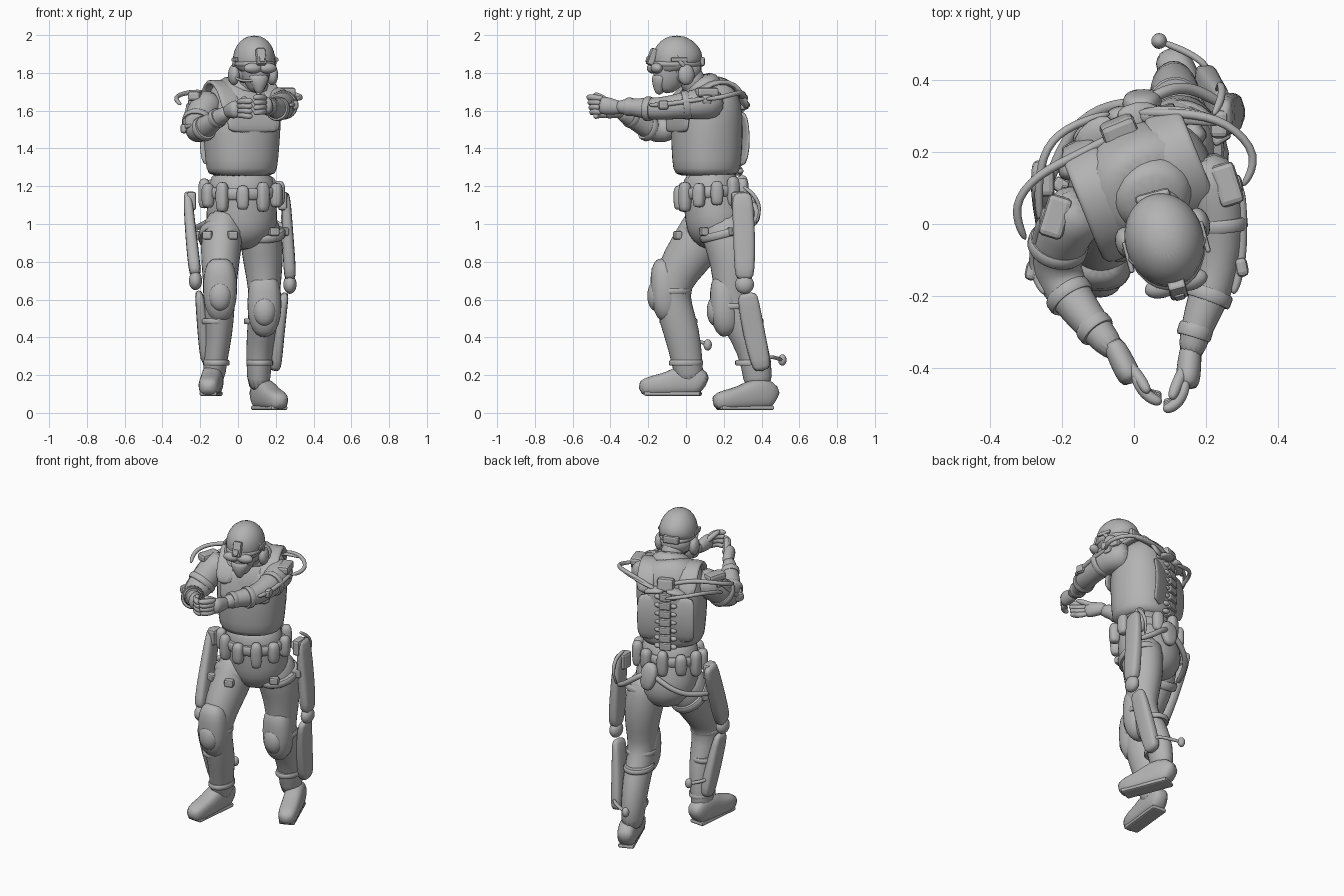
import bpy, bmesh
from math import sin, cos, pi, radians, copysign
from mathutils import Vector, Matrix

if "Cube" in bpy.data.objects:
    bpy.data.objects.remove(bpy.data.objects["Cube"], do_unlink=True)

grey = bpy.data.materials.new("plain grey")
grey.use_nodes = True
grey.diffuse_color = (.45, .45, .45, 1)
grey.node_tree.nodes["Principled BSDF"].inputs["Base Color"].default_value = grey.diffuse_color
UP, FRONT = Vector((0, 0, 1)), Vector((0, -1, 0))
TWIST, LOOK = radians(22), radians(15)
CHEST_FRONT = Vector((sin(TWIST), -cos(TWIST), 0))
HEAD_FRONT = Vector((sin(LOOK), -cos(LOOK), 0))


def finish(name, bm, subdivide=0, bevel=0, smooth=True):
    bmesh.ops.recalc_face_normals(bm, faces=bm.faces)
    mesh = bpy.data.meshes.new(name)
    bm.to_mesh(mesh)
    bm.free()
    mesh.materials.append(grey)
    obj = bpy.data.objects.new(name, mesh)
    bpy.context.collection.objects.link(obj)
    for poly in mesh.polygons:
        poly.use_smooth = smooth
    if subdivide:
        obj.modifiers.new("smooth", "SUBSURF").levels = subdivide
        obj.modifiers["smooth"].render_levels = subdivide
    if bevel:
        mod = obj.modifiers.new("edge", "BEVEL")
        mod.width, mod.segments = bevel, 2
    return obj


def loft(name, rings, hint=FRONT, sides=14, power=2, subdivide=1):
    """Skin over rings of (x, y, z, half width, half depth), square to the path."""
    bm, loops = bmesh.new(), []
    centres = [Vector(r[:3]) for r in rings]
    for i, ring in enumerate(rings):
        along = (centres[min(i + 1, len(rings) - 1)] - centres[max(i - 1, 0)]).normalized()
        side = along.cross(hint).normalized()
        fore = side.cross(along)
        loop = []
        for k in range(sides):
            c, s = cos(2 * pi * k / sides), sin(2 * pi * k / sides)
            c, s = (copysign(abs(v) ** (2 / power), v) for v in (c, s))
            loop.append(bm.verts.new(centres[i] + side * c * ring[3] + fore * s * ring[-1]))
        loops.append(loop)
    for low, high in zip(loops, loops[1:]):
        for k in range(sides):
            n = (k + 1) % sides
            bm.faces.new((low[k], low[n], high[n], high[k]))
    bm.faces.new(loops[0])
    bm.faces.new(loops[-1])
    return finish(name, bm, subdivide)


def hose(name, points, radius=.013, hint=Vector((.3, .2, 1))):
    return loft(name, [(*p, radius, radius) for p in points], hint, sides=8, subdivide=2)


def band(name, low, high, a, b, hint=FRONT):
    """Strap wrapped round a body part, with chamfered edges."""
    low, high = Vector(low), Vector(high)
    steps = ((0, .94), (.2, 1), (.8, 1), (1, .94))
    obj = loft(name, [(*low.lerp(high, t), a * k, b * k) for t, k in steps], hint, 24, subdivide=0)
    for poly in obj.data.polygons:
        poly.use_smooth = len(poly.vertices) == 4
    return obj


def ball(name, centre, size, turn=0):
    bm = bmesh.new()
    bmesh.ops.create_uvsphere(bm, u_segments=20, v_segments=12, radius=1)
    frame = Matrix.LocRotScale(Vector(centre), Matrix.Rotation(turn, 3, 'Z').to_quaternion(), Vector(size))
    bm.transform(frame)
    return finish(name, bm)


def box(name, centre, size, turn=0, tilt=0, bevel=.01):
    bm = bmesh.new()
    bmesh.ops.create_cube(bm, size=1)
    spin = Matrix.Rotation(turn, 4, 'Z') @ Matrix.Rotation(tilt, 4, 'X')
    bm.transform(Matrix.Translation(centre) @ spin @ Matrix.Diagonal((*size, 1)))
    return finish(name, bm, bevel=bevel, smooth=False)


def chest(u, v, z):
    return (.02 + u * cos(TWIST) - v * sin(TWIST), .11 + u * sin(TWIST) + v * cos(TWIST), z)


def head(u, v, z):
    return (.085 + u * cos(LOOK) - v * sin(LOOK), -.045 + u * sin(LOOK) + v * cos(LOOK), z)


# Torso, pelvis and vest
loft("vest", [(.02, .11, 1.25, .17, .155), (.02, .11, 1.28, .19, .176), (.02, .11, 1.4, .2, .184),
              (.02, .11, 1.55, .212, .186), (.03, .12, 1.66, .2, .168), (.04, .12, 1.73, .16, .13),
              (.05, .11, 1.76, .1, .09)], CHEST_FRONT, 20, 2.2)
loft("pelvis", [(.02, .12, 1.3, .16, .14), (.02, .13, 1.2, .175, .15), (.02, .15, 1.1, .188, .165),
                (.02, .17, 1.0, .195, .175), (.02, .18, .92, .16, .15), (.02, .18, .86, .07, .08)], sides=18)
band("belt", (.02, .135, 1.14), (.02, .13, 1.2), .195, .17)
for i in range(11):
    a = 2 * pi * (i + .3) / 11
    x, y, z = .02 + .2 * cos(a), .135 + .17 * sin(a), 1.16 + .02 * sin(a)
    h = .065 + .015 * (i % 2)
    loft("belt_pouch", [(x, y, z + h * t, .034 * w, .032 * w) for t, w in
         ((-1, .6), (-.8, 1), (.3, 1.05), (.75, .95), (1, .5))], Vector((cos(a), sin(a), 0)), 10, 3)
for s in (-1, 1):
    loft("shoulder_strap", [(*chest(s * .125, v, z), .055, .015) for v, z in
         ((-.17, 1.58), (-.13, 1.68), (-.04, 1.745), (.06, 1.76), (.13, 1.71), (.18, 1.6))],
         UP - CHEST_FRONT * .1, 10, 4)
    loft("back_panel", [(*chest(s * .1, v, z), .07, .01) for v, z in
         ((.15, 1.3), (.176, 1.4), (.172, 1.52), (.15, 1.6))], CHEST_FRONT, 12, 4)
loft("chest_panel", [(*chest(0, v, z), .15, .014) for v, z in
     ((-.168, 1.48), (-.173, 1.52), (-.153, 1.61), (-.13, 1.67))], CHEST_FRONT, 16, 4)
loft("collar", [(.045, .09, 1.69, .15, .13), (.05, .085, 1.75, .115, .1), (.055, .07, 1.785, .09, .08)],
     CHEST_FRONT, 12)
loft("neck", [(.06, .08, 1.68, .07), (.07, .03, 1.76, .07), (.08, .0, 1.84, .07)])

# Powered spine
for i in range(7):
    z = 1.28 + i * .052
    box("spine_block", chest(0, .17 + .008 * sin(i * pi / 6), z), (.07, .045, .044), TWIST, bevel=.008)
    for s in (-1, 1):
        ball("spine_knuckle", chest(s * .045, .172, z), (.024, .018, .015))
for s in (-1, 1):
    loft("shoulder_yoke", [(*chest(s * u, v, z), w, .02) for u, v, z, w in
         ((0, .18, 1.64, .04), (.06, .18, 1.64, .05), (.13, .155, 1.61, .035))], UP, 10)
box("spine_head", chest(0, .165, 1.67), (.1, .06, .08), TWIST, .2, .016)
loft("hip_unit", [(.01, .315, 1.18, .03, .03), (.02, .335, 1.13, .06, .035), (.03, .355, 1.05, .05, .025),
                  (.03, .35, 1.01, .02, .02)], power=3)

# Head and helmet
loft("face", [(*head(0, -.06, 1.69), .03, .03), (*head(0, -.06, 1.74), .06, .08),
              (*head(0, -.03, 1.82), .09, .11), (*head(0, 0, 1.9), .08, .11)], HEAD_FRONT)
loft("helmet", [(*head(0, .02, 1.81), .105, .12), (*head(0, 0, 1.86), .115, .14),
                (*head(0, -.005, 1.92), .108, .132), (*head(0, -.005, 1.97), .077, .092),
                (*head(0, -.005, 1.998), .03, .035)], HEAD_FRONT, 18)
band("helmet_rim", head(0, -.005, 1.835), head(0, -.005, 1.86), .11, .136, HEAD_FRONT)
loft("nape_guard", [(*head(0, .04, 1.74), .075, .075), (*head(0, .035, 1.79), .095, .1),
                    (*head(0, .02, 1.85), .105, .12)], HEAD_FRONT)
box("nape_pack", head(0, .125, 1.86), (.1, .03, .05), LOOK, bevel=.012)
hose("headset_band", [head(.112 * cos(a), .01 - .09 * sin(a), 1.83 + .115 * sin(a))
                      for a in (pi * k / 10 for k in range(11))], .013, HEAD_FRONT)
for s in (-1, 1):
    ball("ear_cup", head(s * .105, .02, 1.79), (.03, .045, .055), LOOK)
    ball("goggle_lens", head(s * .04, -.125, 1.825), (.05, .03, .028), LOOK)
    box("helmet_rail", head(s * .11, -.02, 1.87), (.015, .09, .022), LOOK, bevel=.006)
hose("microphone", [head(-.11, 0, 1.78), head(-.09, -.07, 1.755), head(-.03, -.125, 1.76)], .008)
box("visor_mount", head(0, -.14, 1.885), (.05, .035, .09), LOOK, -.35, .008)
box("visor_clip", head(0, -.155, 1.87), (.03, .03, .035), LOOK, -.35, .006)
loft("mask", [(*head(0, -.1, 1.68), .012, .02), (*head(0, -.1, 1.74), .045, .04),
              (*head(0, -.1, 1.8), .075, .045)], HEAD_FRONT, 10)

# Arms: shoulder, elbow and wrist paths with tapering thickness
arms = {
    "left": [(.16, .17, 1.64, .085), (.22, .11, 1.64, .092), (.24, 0, 1.63, .072), (.235, -.12, 1.61, .062),
             (.21, -.2, 1.61, .06), (.17, -.3, 1.62, .044), (.155, -.38, 1.62, .036)],
    "right": [(-.12, .06, 1.65, .085), (-.18, .02, 1.62, .092), (-.212, -.06, 1.54, .08),
              (-.22, -.13, 1.485, .072), (-.18, -.2, 1.505, .063), (-.11, -.29, 1.56, .048),
              (-.04, -.37, 1.6, .036)]}
hands = {"left": (-.01, -.11), "right": (.05, -.1)}
for side, path in arms.items():
    loft(side + "_arm", path, UP)
    points = [Vector(p[:3]) for p in path]
    for i in (2, 4, 5):
        along = (points[i + 1] - points[i - 1]).normalized() * .018
        r = path[i][3] + .005
        band(side + "_arm_cuff", points[i] - along, points[i] + along, r, r, UP)
    # Hand with four fingers and a thumb
    wrist, reach = points[-1], Vector((*hands[side], .015))
    start, palm = wrist - reach * .5, wrist + reach * .75
    loft(side + "_palm", [(*start, .03, .034), (*wrist, .034, .04), (*wrist.lerp(palm, .5), .036, .05),
                          (*palm, .032, .047)], UP)
    inward = -copysign(1, path[0][0])
    for k in range(4):
        root = palm + Vector((0, .03, .034 - k * .024))
        knuckle = palm + reach * .35 + Vector((inward * .015, 0, .034 - k * .024))
        hose(side + "_finger", [root, knuckle, knuckle + Vector((inward * .05, -.02 + k * .008, -.004 * k))], .018)
    hose(side + "_thumb", [wrist, wrist.lerp(palm, .6) + Vector((inward * .025, 0, .035)),
                           palm + Vector((inward * .045, -.03, .06))], .018)
    # Arm frame and joint
    out = Vector((-inward * .065, 0, .02))
    hose(side + "_arm_rod", [points[1] + out * 1.2, points[2] + out, points[3] + out, points[4] + out], .014)
    for i in (1, 3):
        box(side + "_arm_joint", points[i] + out, (.035, .055, .05), -inward * .2, bevel=.014)
    box(side + "_shoulder_plate", points[1] + out * .6 + UP * .045, (.07, .12, .05), -inward * .3, bevel=.015)

# Shoulder hoses
hose("right_hose_upper", [(-.03, .26, 1.66), (-.16, .19, 1.7), (-.27, .14, 1.7), (-.345, .05, 1.67), (-.3, -.05, 1.63)], .014)
hose("right_hose_lower", [(-.06, .31, 1.6), (-.17, .28, 1.63), (-.25, .22, 1.65), (-.27, .1, 1.62), (-.26, 0, 1.58)])
hose("left_hose_upper", [(0, .31, 1.64), (.14, .31, 1.69), (.26, .29, 1.7), (.355, .19, 1.67), (.3, .1, 1.66)], .014)
loft("left_hose_cover", [(0, .3, 1.64, .025, .012), (.12, .31, 1.68, .03, .012), (.26, .28, 1.69, .015, .01)], UP, 8)

# Legs
loft("left_leg", [(.1, .19, 1.06, .1, .14), (.125, .225, .92, .12, .138), (.135, .25, .78, .106, .12),
                  (.14, .24, .64, .085, .095), (.135, .25, .54, .08, .095), (.12, .33, .4, .078, .092),
                  (.11, .375, .27, .068, .084), (.11, .385, .1, .062, .078)])
loft("right_leg", [(-.07, .15, 1.06, .1, .14), (-.085, .085, .93, .115, .138), (-.095, -.01, .8, .105, .128),
                   (-.095, -.08, .68, .09, .105), (-.1, -.065, .56, .084, .098), (-.1, -.02, .42, .074, .098),
                   (-.12, .005, .28, .064, .084), (-.13, .025, .14, .06, .078)])
for name, heel, turn, sole in (("left", (.1, .475), .38, .015), ("right", (-.125, .105), -.1, .09)):
    way = Vector((sin(turn), -cos(turn), 0))
    steps = ((0, .045, .1), (.04, .056, .17), (.13, .06, .17), (.2, .058, .125), (.28, .06, .11), (.36, .045, .08))
    base = Vector((*heel, sole))
    loft(name + "_boot", [(*(base + way * d + UP * h / 2), w, h / 2) for d, w, h in steps], UP, 14, 2.8)
    box(name + "_boot_sole", base + way * .175 + UP * .012, (.095, .3, .025), turn, bevel=.01)

# Knee pads, straps and leg frames
for side, s, knee, thigh, calf in (
        ("left", 1, (.14, .2, .59), ((.13, .215, .93), (.13, .205, .97)), (.115, .35, .33)),
        ("right", -1, (-.095, -.115, .67), ((-.09, .075, .91), (-.085, .105, .95)), (-.115, 0, .33))):
    knee = Vector(knee)
    loft(side + "_knee_pad", [(*(knee + Vector((0, y, z))), w, d) for y, z, w, d in (
        (.01, .15, .05, .045), (0, .1, .085, .075), (.005, 0, .094, .08), (.005, -.08, .09, .08),
        (.02, -.15, .07, .065), (.035, -.18, .03, .04))], power=2.4)
    ball(side + "_knee_cap", knee + Vector((0, -.045, -.05)), (.06, .045, .08))
    band(side + "_thigh_strap", *thigh, .122, .138)
    for dx, dy in ((-.07, -.11), (.06, -.12), (s * .11, .03)):
        box(side + "_strap_buckle", Vector(thigh[0]) + Vector((dx, dy, .03)), (.055, .04, .045), dx * 5)
    calf = Vector(calf)
    band(side + "_boot_top", calf + UP * -.08, calf + UP * -.05, .07, .09)
    band(side + "_shin_strap", calf + Vector((0, -.04, .14)), calf + Vector((0, -.04, .17)), .084, .1)
    band(side + "_knee_strap", knee + Vector((0, .045, -.04)), knee + Vector((0, .045, -.01)), .09, .1)
frames = {
    "left": ([(.25, .295, 1.17), (.255, .3, 1.12), (.265, .31, .9), (.275, .31, .75), (.275, .31, .7)],
             [(.25, .325, .64), (.24, .33, .59), (.215, .36, .42), (.2, .395, .27), (.195, .405, .22)],
             [(.2, .4, .27), (.21, .44, .3), (.15, .48, .29), (.07, .51, .28)]),
    "right": ([(-.265, .14, 1.17), (-.265, .125, 1.12), (-.245, .03, .9), (-.23, -.03, .77), (-.225, -.05, .72)],
              [(-.21, -.06, .65), (-.2, -.05, .59), (-.185, -.01, .44), (-.17, .02, .31), (-.165, .03, .26)],
              [(-.18, 0, .38), (-.18, .06, .38), (-.14, .1, .37), (-.1, .115, .36)])}
for side, (thigh, shin, spur) in frames.items():
    for part, path in (("thigh", thigh), ("shin", shin)):
        loft(side + "_" + part + "_plate", [(*p, w, d) for p, w, d in
             zip(path, (.02, .026, .032, .034, .028), (.048, .058, .06, .055, .042))], sides=12, power=3.5)
    ball(side + "_knee_joint", Vector(thigh[-1]) - UP * .02, (.035, .05, .05))
    hose(side + "_calf_spur", spur, .011)
    ball(side + "_spur_knob", spur[-1], (.022, .022, .03))
    box(side + "_hip_bracket", Vector(thigh[1]) * .93 + UP * .08, (.05, .08, .1), bevel=.015)
hose("left_hip_tube", [(.03, .34, 1.12), (.1, .38, 1.08), (.17, .38, 1.02), (.25, .33, .98)], .018)
hose("right_hip_tube", [(.01, .34, 1.12), (-.1, .325, 1.05), (-.19, .25, .99), (-.25, .08, .97)], .018)
hose("left_hip_hose", [(.22, .3, 1.2), (.25, .36, 1.16), (.24, .4, 1.08), (.23, .37, 1.0)], .012)
